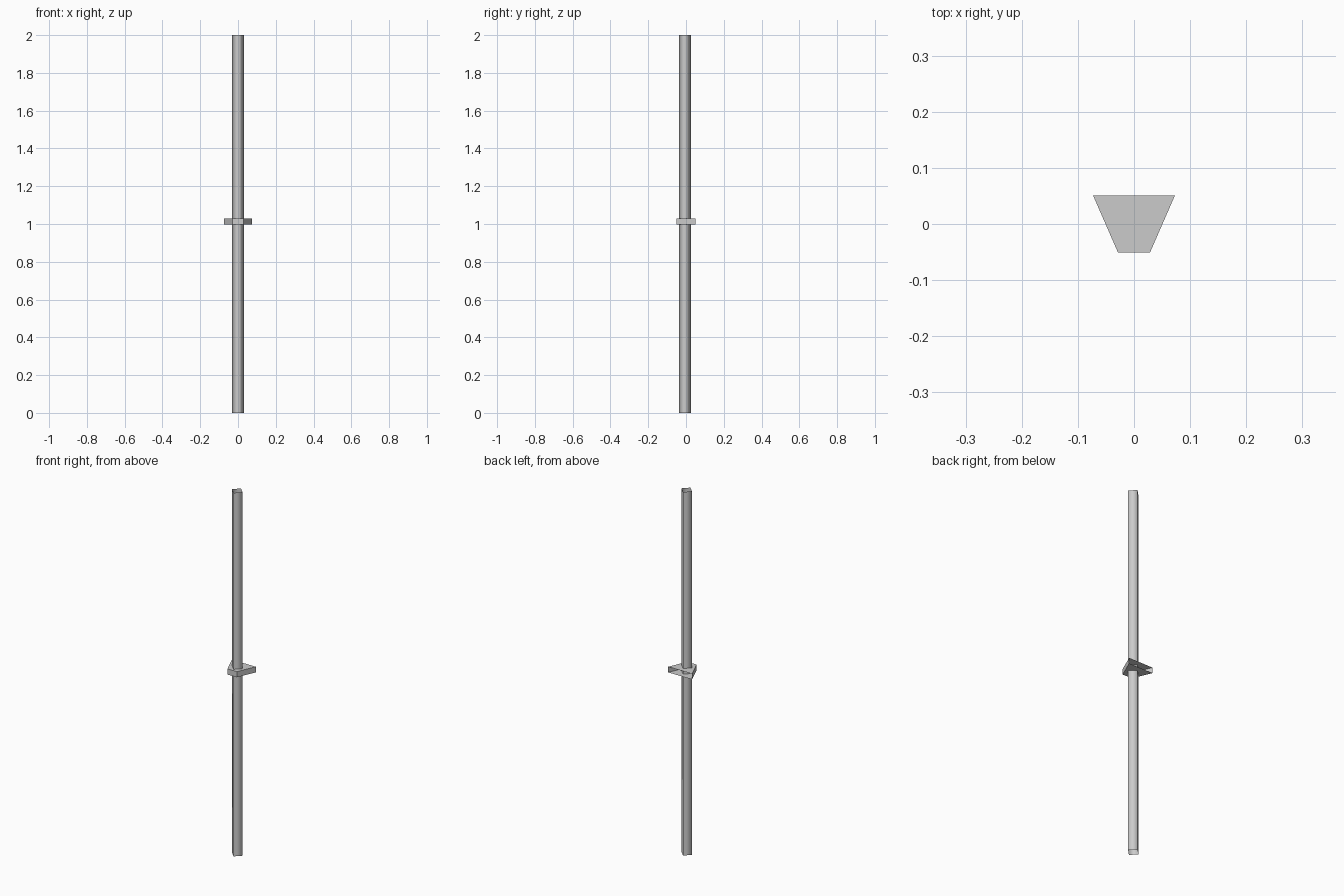
import bpy, bmesh
from math import radians

if "Cube" in bpy.data.objects:
    bpy.data.objects.remove(bpy.data.objects["Cube"])


def finish(name, bm):
    mesh = bpy.data.meshes.new(name)
    bm.to_mesh(mesh)
    bm.free()
    obj = bpy.data.objects.new(name, mesh)
    bpy.context.collection.objects.link(obj)
    return obj


def prism(outline, z0, z1, caps=True, open_sides=()):
    """Extrude an outline upward, optionally leaving ends or sides open."""
    bm = bmesh.new()
    low = [bm.verts.new((x, y, z0)) for x, y in outline]
    high = [bm.verts.new((x, y, z1)) for x, y in outline]
    n = len(outline)
    for i in range(n):
        if i not in open_sides:
            j = (i + 1) % n
            bm.faces.new((low[i], low[j], high[j], high[i]))
    if caps:
        bm.faces.new(low[::-1])
        bm.faces.new(high)
    return bm


# Pole: four-sided open-ended tube, corners facing the axes, smooth shaded
r, cy = 0.032, -0.006
pole = finish("pole", prism([(0, cy - r), (r, cy), (0, cy + r), (-r, cy)],
                            0, 2, caps=False))
for p in pole.data.polygons:
    p.use_smooth = True

# Bracket: wedge-shaped shell around the pole, open at the wide back
bracket = finish("bracket", prism([(-0.0285, -0.051), (0.0285, -0.051),
                                   (0.073, 0.051), (-0.073, 0.051)],
                                  0.998, 1.029, open_sides=(2,)))
